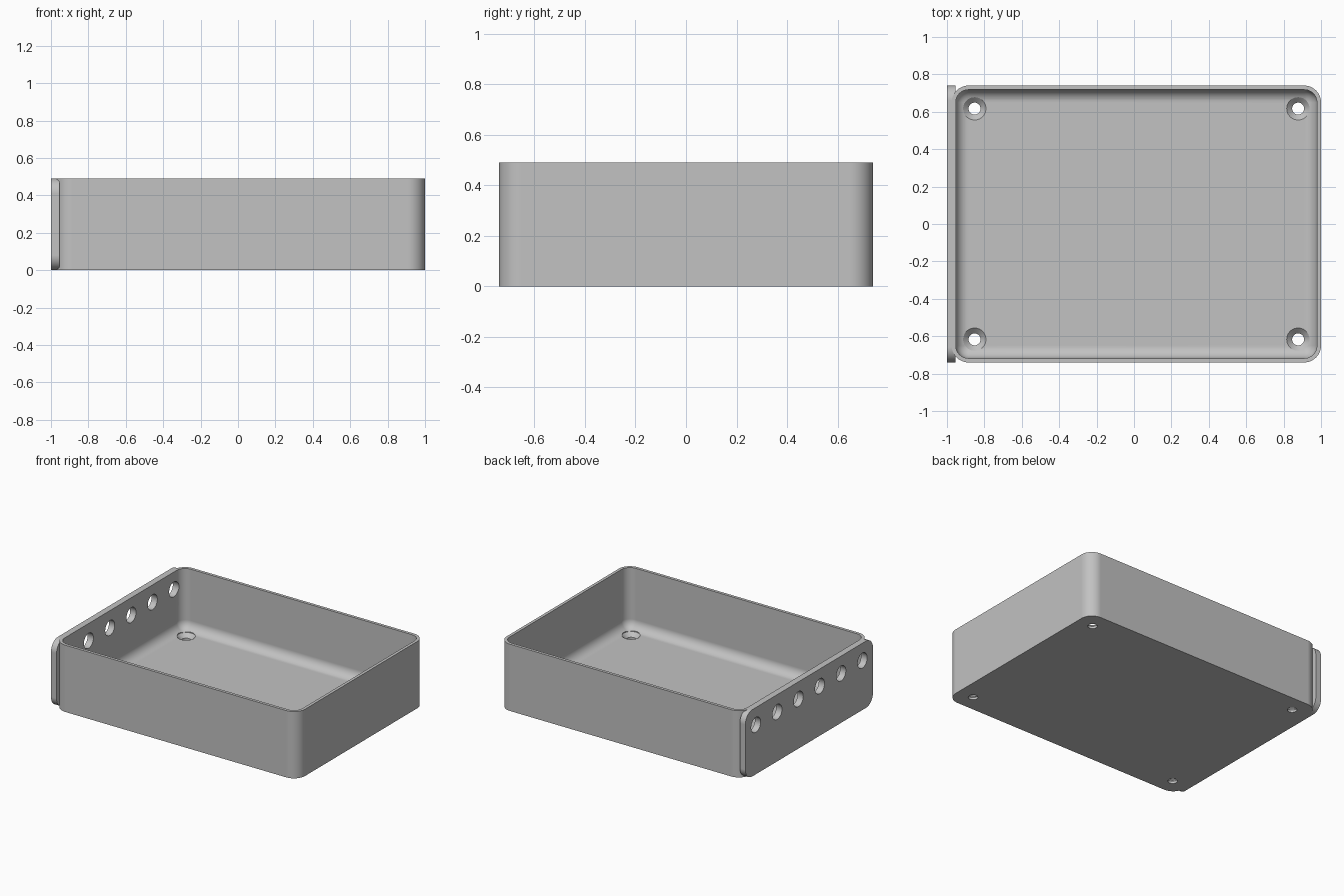
import bpy, bmesh
from math import pi, cos, sin, radians
from mathutils import Vector

old = bpy.data.objects.get("Cube")
if old:
    bpy.data.objects.remove(old)

# Main sizes
HEIGHT, HALF_Y = 0.49, 0.74
LEFT, RIGHT = -0.975, 1.0
WALL, FLOOR, CORNER = 0.022, 0.045, 0.09
MID_X = (LEFT + RIGHT) / 2

grey = bpy.data.materials.new("light_grey_plastic")
grey.use_nodes = True
grey.diffuse_color = (0.54, 0.54, 0.54, 1)
bsdf = grey.node_tree.nodes["Principled BSDF"]
bsdf.inputs["Base Color"].default_value = grey.diffuse_color
bsdf.inputs["Roughness"].default_value = 0.6


def finish(name, bm):
    bmesh.ops.recalc_face_normals(bm, faces=bm.faces[:])
    mesh = bpy.data.meshes.new(name)
    bm.to_mesh(mesh)
    bm.free()
    mesh.materials.append(grey)
    obj = bpy.data.objects.new(name, mesh)
    bpy.context.collection.objects.link(obj)
    return obj


def loft(name, rings):
    """Closed solid through a stack of matching point rings."""
    bm = bmesh.new()
    loops = [[bm.verts.new(p) for p in ring] for ring in rings]
    n = len(loops[0])
    for a, b in zip(loops, loops[1:]):
        for i in range(n):
            j = (i + 1) % n
            bm.faces.new((a[i], a[j], b[j], b[i]))
    bm.faces.new(loops[0])
    bm.faces.new(loops[-1])
    return finish(name, bm)


def rounded_rect(half_u, half_v, radius, steps=12):
    points = []
    for k, (su, sv) in enumerate([(1, 1), (-1, 1), (-1, -1), (1, -1)]):
        for i in range(steps + 1):
            a = (k + i / steps) * pi / 2
            points.append((su * (half_u - radius) + radius * cos(a),
                           sv * (half_v - radius) + radius * sin(a)))
    return points


def circle(radius, sides=40):
    return [(radius * cos(2 * pi * i / sides), radius * sin(2 * pi * i / sides))
            for i in range(sides)]


def combine(target, other, operation):
    mod = target.modifiers.new(operation.lower(), 'BOOLEAN')
    mod.operation, mod.solver, mod.object = operation, 'EXACT', other
    bpy.ops.object.select_all(action='DESELECT')
    bpy.context.view_layer.objects.active = target
    target.select_set(True)
    bpy.ops.object.modifier_apply(modifier=mod.name)
    bpy.data.objects.remove(other)


# Outer shell with rounded upright corners
outline = rounded_rect((RIGHT - LEFT) / 2, HALF_Y, CORNER)
tray = loft("tray", [[(MID_X + u, v, z) for u, v in outline] for z in (0, HEIGHT)])

# Side plate with rounded corners
outline = rounded_rect(HALF_Y, HEIGHT / 2, 0.08)
plate = loft("side_plate", [[(x, u, HEIGHT / 2 + v) for u, v in outline]
                            for x in (-1, LEFT + WALL - 0.002)])
combine(tray, plate, 'UNION')

# Cavity with filleted floor and corners
bm = bmesh.new()
bmesh.ops.create_cube(bm, size=1)
top = HEIGHT + 0.3
bmesh.ops.scale(bm, verts=bm.verts, vec=(RIGHT - LEFT - 2 * WALL, 2 * (HALF_Y - WALL), top - FLOOR))
bmesh.ops.translate(bm, verts=bm.verts, vec=Vector((MID_X, 0, (top + FLOOR) / 2)))
bmesh.ops.bevel(bm, geom=bm.edges[:], offset=CORNER - WALL, segments=10,
                profile=0.5, affect='EDGES')
combine(tray, finish("cavity_cutter", bm), 'DIFFERENCE')

# Row of round ports through the plate and wall
for i in range(6):
    y = (i - 2.5) * 0.247
    port = loft("port_cutter", [[(x, y + u, 0.363 + v) for u, v in circle(0.055)]
                                for x in (-1.1, -0.86)])
    combine(tray, port, 'DIFFERENCE')

# Countersunk screw holes in the floor corners
profile = [(0.032, -0.1), (0.032, FLOOR - 0.028), (0.061, FLOOR), (0.061, FLOOR + 0.1)]
for sx in (-1, 1):
    for sy in (-1, 1):
        screw = loft("screw_cutter", [[(MID_X + sx * 0.865 + u, sy * 0.617 + v, z)
                                       for u, v in circle(r)] for r, z in profile])
        combine(tray, screw, 'DIFFERENCE')

# Smooth rounded surfaces, crisp rims
bpy.ops.object.select_all(action='DESELECT')
bpy.context.view_layer.objects.active = tray
tray.select_set(True)
bpy.ops.object.shade_smooth_by_angle(angle=radians(30))
weighted = tray.modifiers.new("weighted_normals", 'WEIGHTED_NORMAL')
weighted.keep_sharp = True
